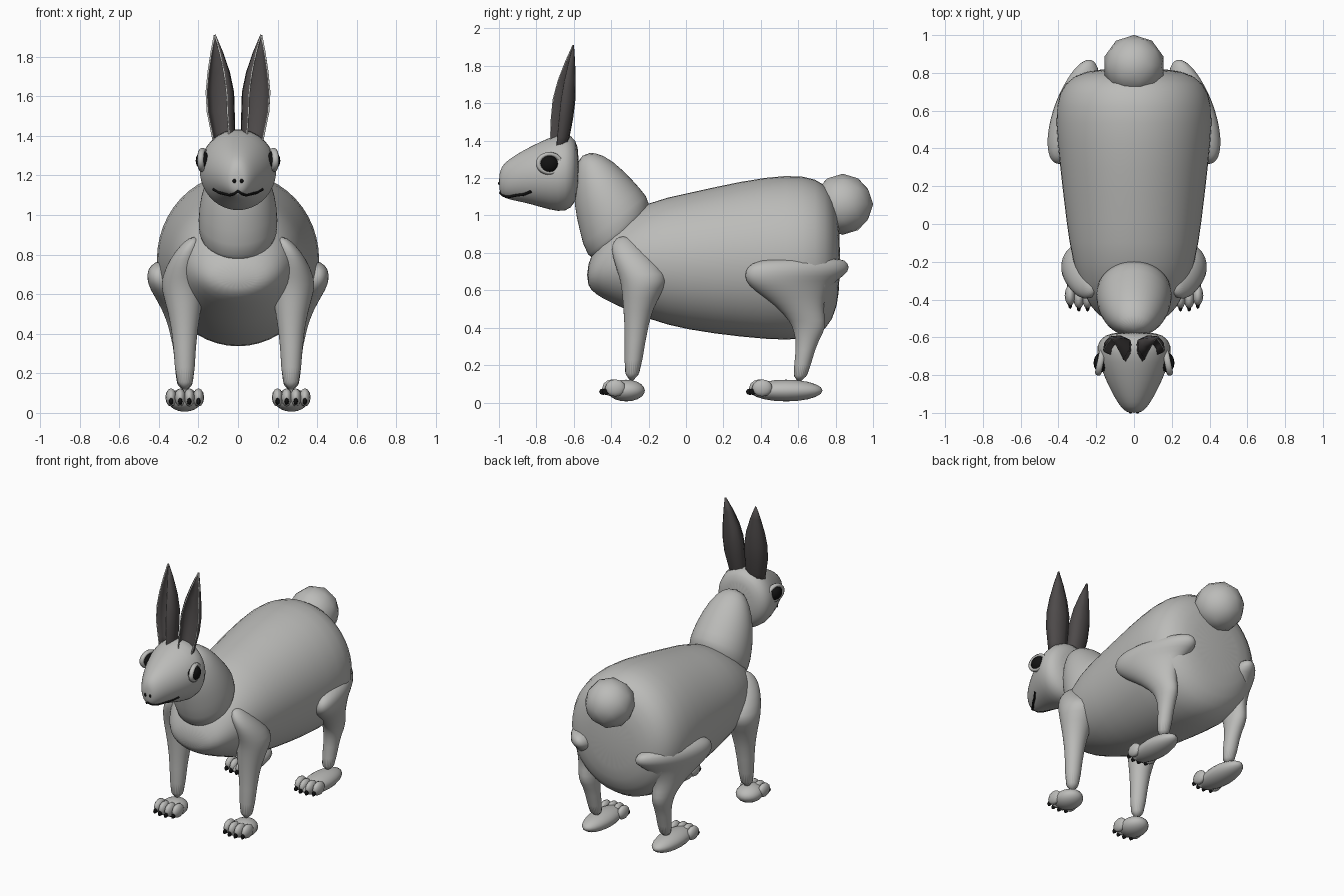
import bpy, bmesh
from math import sin, cos, tau, pi
from mathutils import Vector
from mathutils.bvhtree import BVHTree

if "Cube" in bpy.data.objects:
    bpy.data.objects.remove(bpy.data.objects["Cube"])


def material(name, color):
    m = bpy.data.materials.new(name)
    m.use_nodes = True
    m.diffuse_color = (*color, 1)
    m.node_tree.nodes["Principled BSDF"].inputs["Base Color"].default_value = (*color, 1)
    return m


FUR = material("light grey fur", (0.5, 0.5, 0.485))
EAR = material("dark grey ear", (0.075, 0.068, 0.068))
BLACK = material("black", (0.006, 0.006, 0.006))


def finish(name, bm, *mats):
    bmesh.ops.recalc_face_normals(bm, faces=bm.faces)
    for f in bm.faces:
        f.smooth = True
    me = bpy.data.meshes.new(name)
    bm.to_mesh(me)
    bm.free()
    for m in mats:
        me.materials.append(m)
    ob = bpy.data.objects.new(name, me)
    bpy.context.collection.objects.link(ob)
    return ob


def skin(bm, rows, closed):
    """Bridge rows of points with quads."""
    rows = [[bm.verts.new(p) for p in row] for row in rows]
    n = len(rows[0])
    for a, b in zip(rows, rows[1:]):
        for i in range(n if closed else n - 1):
            j = (i + 1) % n
            bm.faces.new((a[i], a[j], b[j], b[i]))
    if closed:
        bm.faces.new(rows[0])
        bm.faces.new(rows[-1])


def loft(name, rings, n=24):
    """Each ring is (centre, axis_u, axis_v)."""
    bm = bmesh.new()
    skin(bm, [[c + u * cos(tau * i / n) + v * sin(tau * i / n) for i in range(n)]
              for c, u, v in rings], True)
    ob = finish(name, bm, FUR)
    ob.modifiers.new("Smooth", "SUBSURF").levels = 1
    ob.modifiers["Smooth"].render_levels = 1
    return ob


def span_ring(y1, z1, y2, z2, rx):
    """Ring between two points of the side outline."""
    a, b = Vector((0, y1, z1)), Vector((0, y2, z2))
    return (a + b) / 2, Vector((rx, 0, 0)), (b - a) / 2


def leg_ring(side, skew, z, y1, y2, x1, x2):
    """Level ring of a leg, sheared so the back turns inward."""
    ry = (y2 - y1) / 2
    return (Vector((side * (x1 + x2) / 2, (y1 + y2) / 2, z)),
            Vector((side * (x2 - x1) / 2, 0, 0)), Vector((side * skew * ry, ry, 0)))


def ball(name, mat, loc, scale, seg=20):
    bm = bmesh.new()
    bmesh.ops.create_uvsphere(bm, u_segments=seg, v_segments=seg // 2, radius=1)
    ob = finish(name, bm, mat)
    ob.location, ob.scale = loc, scale
    return ob


# Body: bottom and top of the outline at each station
loft("body", [span_ring(y, lo, y, hi, rx) for y, lo, hi, rx in (
    (-.53, .63, .73, .10), (-.49, .58, .82, .19), (-.4, .53, .96, .26),
    (-.2, .44, 1.08, .33), (0, .385, 1.12, .36), (.3, .345, 1.19, .395),
    (.55, .325, 1.225, .422), (.7, .345, 1.205, .405), (.79, .43, 1.13, .33),
    (.825, .6, .95, .18))])

# Neck
loft("neck", [span_ring(*r) for r in (
    (-.58, 1.3, -.53, 1.34, .05), (-.6, 1.2, -.44, 1.33, .12),
    (-.6, 1.05, -.33, 1.24, .175), (-.57, .92, -.24, 1.14, .2),
    (-.535, .77, -.18, 1.07, .205), (-.44, .74, -.22, .95, .17))])

# Head
head = loft("head", [span_ring(y, lo, y, hi, rx) for y, lo, hi, rx in (
    (-1.0, 1.14, 1.22, .03), (-.985, 1.1, 1.265, .055), (-.95, 1.085, 1.3, .085),
    (-.87, 1.07, 1.35, .13), (-.78, 1.045, 1.395, .17), (-.68, 1.015, 1.44, .203),
    (-.61, 1.03, 1.435, .19), (-.57, 1.12, 1.37, .12))])

# Tail
bm = bmesh.new()
bmesh.ops.create_icosphere(bm, subdivisions=2, radius=.163)
tail = finish("tail", bm, FUR)
tail.location = (0, .838, 1.06)

# Mouth line laid on the muzzle
bpy.context.view_layer.update()
tree = BVHTree.FromObject(head, bpy.context.evaluated_depsgraph_get())
half = ((0, -1, 1.115), (.025, -.98, 1.1), (.05, -.95, 1.09),
        (.08, -.91, 1.1), (.105, -.87, 1.105), (.13, -.83, 1.125))
path = [(-x, y, z) for x, y, z in half[:0:-1]] + list(half)
curve = bpy.data.curves.new("mouth", "CURVE")
curve.dimensions = "3D"
curve.bevel_depth = .008
curve.bevel_resolution = 2
curve.use_fill_caps = True
line = curve.splines.new("POLY")
line.points.add(len(path) - 1)
for p, co in zip(line.points, path):
    p.co = (*tree.find_nearest(Vector(co))[0], 1)
curve.materials.append(BLACK)
bpy.context.collection.objects.link(bpy.data.objects.new("mouth", curve))

FRONT_LEG = ((.89, -.36, -.31, .2, .24), (.85, -.4, -.26, .19, .29),
             (.78, -.395, -.19, .195, .345), (.68, -.36, -.09, .18, .388),
             (.62, -.345, -.11, .17, .388), (.5, -.335, -.18, .19, .35),
             (.35, -.325, -.215, .215, .325), (.1, -.335, -.25, .22, .315))
HIND_LEG = ((.775, .45, .84, .26, .37), (.745, .34, .87, .22, .42),
            (.70, .312, .88, .2, .435), (.65, .315, .8, .21, .435),
            (.6, .36, .76, .22, .42), (.52, .48, .73, .23, .38),
            (.43, .56, .75, .22, .35), (.38, .575, .74, .22, .34),
            (.3, .595, .69, .225, .32), (.1, .56, .645, .22, .315))


def paw(name, s, y, length, toe_y):
    ball(name + "_paw", FUR, (s * .27, y, .064), (.085, length, .058))
    for i in range(4):
        x = s * (.2 + .046 * i)
        back = .015 * abs(i - 1.5)
        ball(f"{name}_toe_{i}", FUR, (x, toe_y + back, .078), (.029, .055, .046), 12)
        ball(f"{name}_claw_{i}", BLACK, (x, toe_y - .05 + back, .058), (.011, .022, .018), 8)


def ear(name, s):
    """Leaf shaped shell, open to the front."""
    section = ((.042, -.065), (.035, -.025), (.012, .002), (-.05, .008),
               (-.095, -.012), (-.09, -.06), (-.06, -.108))
    rows = []
    for z, k, dx, dy in ((1.33, .66, -.03, -.05), (1.42, .85, -.02, -.03), (1.52, .98, -.005, -.012),
                         (1.62, 1, 0, 0), (1.72, .78, 0, .003), (1.82, .42, 0, .003),
                         (1.91, .02, 0, 0)):
        rows.append([(s * (.118 + dx + k * x), -.603 + dy + k * y, z) for x, y in section])
    bm = bmesh.new()
    skin(bm, rows, False)
    ob = finish(name, bm, EAR, FUR)
    shell = ob.modifiers.new("Shell", "SOLIDIFY")
    shell.thickness, shell.offset, shell.material_offset_rim = .008, 0, 1


for s, label in ((1, "left"), (-1, "right")):
    # Legs and feet
    loft(label + "_front_leg", [leg_ring(s, 0, *r) for r in FRONT_LEG])
    loft(label + "_hind_leg", [leg_ring(s, -.3 * min(1, max(0, r[0] - .4) * 4), *r)
                               for r in HIND_LEG])
    paw(label + "_front", s, -.32, .1, -.4)
    paw(label + "_hind", s, .535, .195, .385)
    ear(label + "_ear", s)
    # Face details
    ball(label + "_nostril", BLACK, (s * .018, -.993, 1.172), (.01, .012, .012), 10)
    ball(label + "_eye", BLACK, (s * .178, -.735, 1.275), (.036, .052, .046))
    bpy.ops.mesh.primitive_torus_add(
        major_segments=28, minor_segments=8, major_radius=.055, minor_radius=.013,
        location=(s * .178, -.73, 1.278), rotation=(0, pi / 2, s * .2))
    lid = bpy.context.object
    lid.name = label + "_eyelid"
    lid.scale = (.9, 1.1, 1.3)
    lid.data.materials.append(FUR)
    bpy.ops.object.shade_smooth()
